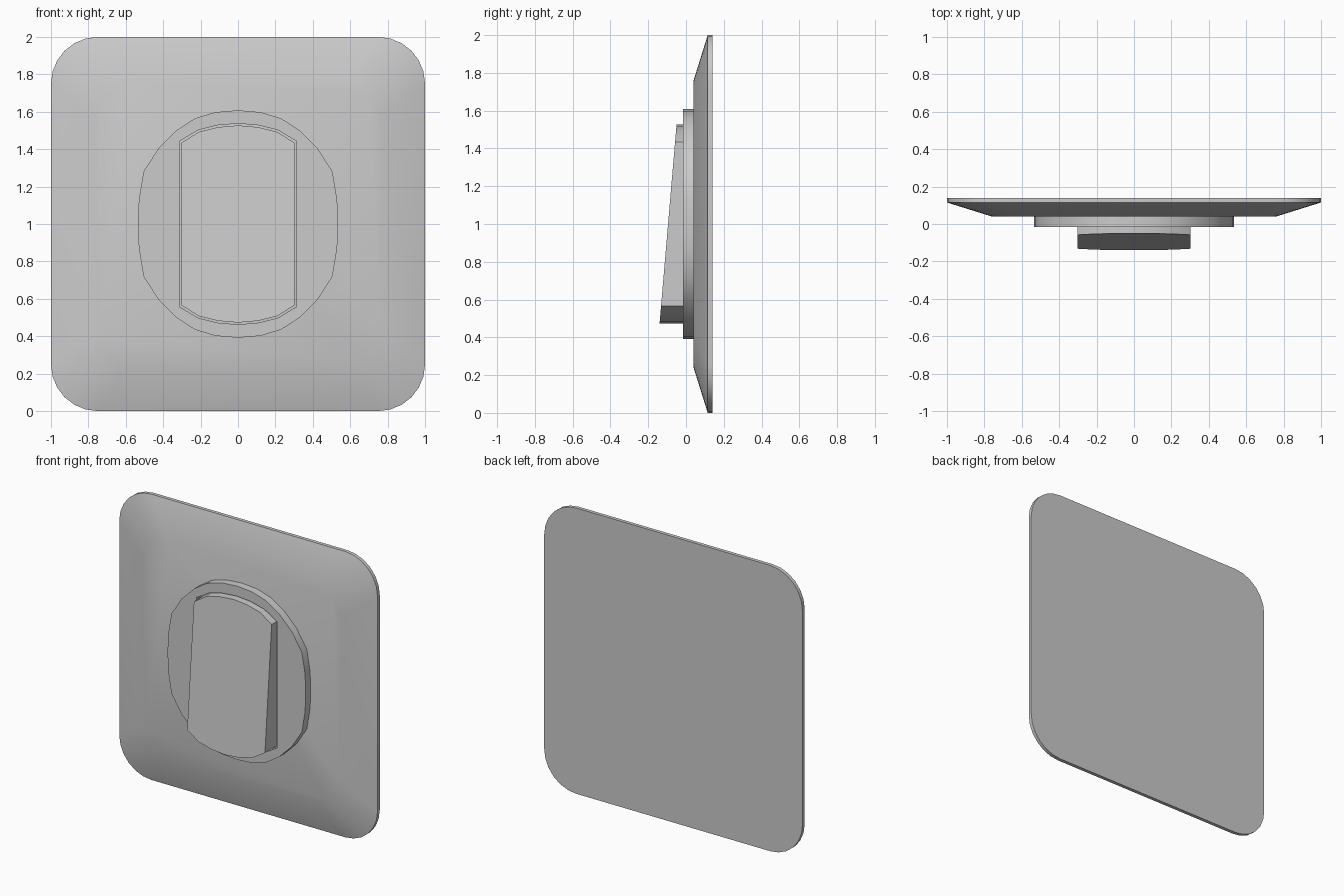
import bpy, bmesh
from math import sin, cos, pi, radians

if "Cube" in bpy.data.objects:
    bpy.data.objects.remove(bpy.data.objects["Cube"])

CZ = 1.0


def rounded_square(half, radius, seg=6):
    pts = []
    for q, (sx, sz) in enumerate([(1, 1), (-1, 1), (-1, -1), (1, -1)]):
        for i in range(seg + 1):
            a = pi / 2 * (q + i / seg)
            pts.append((sx * (half - radius) + radius * cos(a),
                        sz * (half - radius) + radius * sin(a)))
    return pts


def mirror_quadrant(q):
    # q runs from the +x side to the top; skip duplicates lying on the axes
    out = []
    for pts in (q, [(-x, z) for x, z in reversed(q)],
                [(-x, -z) for x, z in q], [(x, -z) for x, z in reversed(q)]):
        for p in pts:
            if all(abs(p[0] - o[0]) + abs(p[1] - o[1]) > 1e-5 for o in out):
                out.append(p)
    return out


def finish(bm, name, angle):
    bmesh.ops.recalc_face_normals(bm, faces=bm.faces)
    me = bpy.data.meshes.new(name)
    bm.to_mesh(me)
    bm.free()
    ob = bpy.data.objects.new(name, me)
    bpy.context.collection.objects.link(ob)
    bpy.ops.object.select_all(action='DESELECT')
    ob.select_set(True)
    bpy.context.view_layer.objects.active = ob
    bpy.ops.object.shade_smooth_by_angle(angle=radians(angle))
    return ob


def bridge(bm, a, b):
    n = len(a)
    for i in range(n):
        j = (i + 1) % n
        bm.faces.new((a[i], a[j], b[j], b[i]))


def loft(name, loops, angle=30):
    # loops: list of (outline, function giving y from z)
    bm = bmesh.new()
    rings = [[bm.verts.new((x, fy(z), z + CZ)) for x, z in pts] for pts, fy in loops]
    for a, b in zip(rings, rings[1:]):
        bridge(bm, a, b)
    bm.faces.new(rings[0])
    bm.faces.new(rings[-1])
    return finish(bm, name, angle)


def flat(y):
    return lambda z: y


# Wall plate with a thin rim and a sloping front
outer = rounded_square(1.0, 0.25)
inner = rounded_square(0.76, 0.19)
loft("wall_plate", [(outer, flat(0.14)), (outer, flat(0.115)), (inner, flat(0.04))])

# Raised oval ring with an opening for the rocker
oval = mirror_quadrant([(0.535, 0), (0.53, 0.13), (0.505, 0.28), (0.425, 0.405),
                        (0.33, 0.50), (0.23, 0.565), (0.12, 0.598), (0, 0.608)])
hole = mirror_quadrant([(0.312, 0.443), (0.213, 0.502), (0.108, 0.528), (0, 0.537)])
bm = bmesh.new()
fronts = []
for pts in (oval, hole):
    f = [bm.verts.new((x, -0.015, z + CZ)) for x, z in pts]
    b = [bm.verts.new((x, 0.042, z + CZ)) for x, z in pts]
    bridge(bm, f, b)
    fronts += [bm.edges.get((f[i], f[i - 1])) for i in range(len(f))]
bmesh.ops.triangle_fill(bm, edges=fronts, use_beauty=True, normal=(0, -1, 0))
bmesh.ops.dissolve_limit(bm, angle_limit=0.01, verts=bm.verts, edges=bm.edges)
finish(bm, "oval_ring", 35)

# Tilted rocker set in the opening with a narrow gap around it
rocker = mirror_quadrant([(0.301, 0.435), (0.208, 0.493), (0.106, 0.518), (0, 0.527)])
loft("rocker_switch", [(rocker, flat(0.042)),
                       (rocker, lambda z: -0.095 + 0.045 * z / 0.527)], 25)
